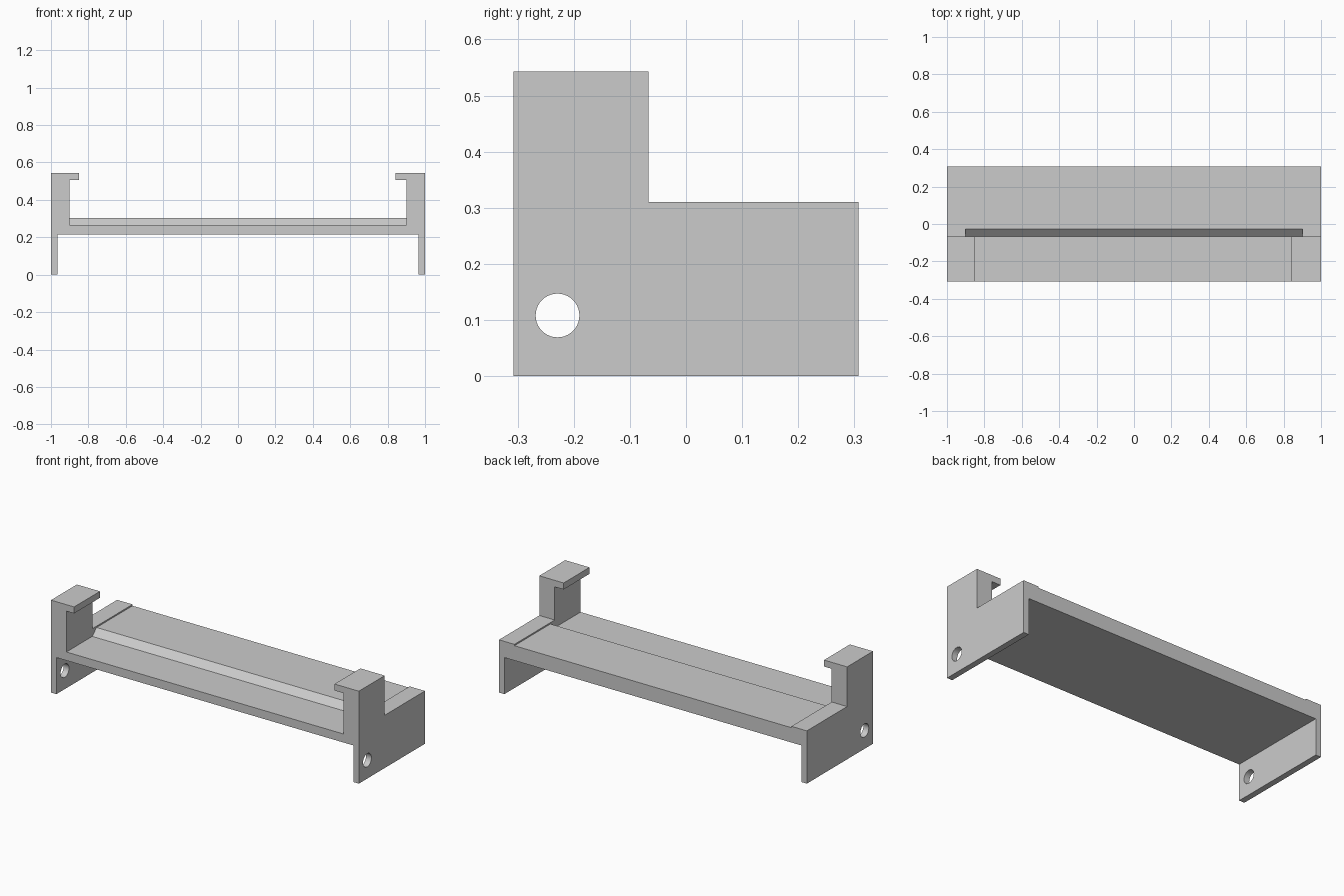
import bpy
import bmesh
import math
from mathutils import Vector

old = bpy.data.objects.get("Cube")
if old:
    bpy.data.objects.remove(old, do_unlink=True)

grey = bpy.data.materials.new("plain grey")
grey.use_nodes = True
colour = (0.6, 0.6, 0.6, 1)
grey.diffuse_color = colour
grey.node_tree.nodes["Principled BSDF"].inputs["Base Color"].default_value = colour

# Main dimensions
DEPTH = 0.307        # half depth
POST_BACK = -0.067   # rear face of the hooked posts
WALL = 0.9           # inner face of the end blocks
LEG = 0.965          # inner face of the legs
UNDER, SHELF, DECK, SIDE = 0.215, 0.265, 0.302, 0.31
HOOK, TOP = 0.505, 0.543


def prism(name, points, sweep):
    """Close a polygon and extrude it along a vector."""
    bm = bmesh.new()
    face = bm.faces.new([bm.verts.new(p) for p in points])
    out = bmesh.ops.extrude_face_region(bm, geom=[face])
    moved = [v for v in out["geom"] if isinstance(v, bmesh.types.BMVert)]
    bmesh.ops.translate(bm, verts=moved, vec=Vector(sweep))
    bmesh.ops.recalc_face_normals(bm, faces=bm.faces)
    mesh = bpy.data.meshes.new(name)
    bm.to_mesh(mesh)
    bm.free()
    mesh.materials.append(grey)
    obj = bpy.data.objects.new(name, mesh)
    bpy.context.collection.objects.link(obj)
    return obj


def combine(target, tool, operation):
    """Apply a boolean and discard the tool."""
    mod = target.modifiers.new(operation, "BOOLEAN")
    mod.operation, mod.solver, mod.object = operation, "EXACT", tool
    bpy.context.view_layer.update()
    graph = bpy.context.evaluated_depsgraph_get()
    result = bpy.data.meshes.new_from_object(target.evaluated_get(graph))
    target.modifiers.clear()
    target.data = result
    bpy.data.objects.remove(tool, do_unlink=True)


def half_profile(lip):
    """One end of the front outline, from shelf round to underside."""
    return [(WALL, SHELF), (WALL, HOOK), (lip, HOOK), (lip, TOP),
            (1, TOP), (1, 0), (LEG, 0), (LEG, UNDER)]


# Tray with legs and hooked ends, swept front to back
right_end = [(-x, z) for x, z in half_profile(0.85)]
outline = half_profile(0.842) + right_end[::-1]
frame = prism("bracket_frame", [(x, -DEPTH, z) for x, z in outline],
              (0, 2 * DEPTH, 0))

# Remove the hooks behind the posts
notch = [(POST_BACK, SIDE), (1, SIDE), (1, 1), (POST_BACK, 1)]
combine(frame, prism("rear_notch", [(-2, y, z) for y, z in notch], (4, 0, 0)),
        "DIFFERENCE")

# Raised rear deck with a sloping front edge
deck = [(POST_BACK, 0.24), (POST_BACK, SHELF), (POST_BACK + 0.04, DECK),
        (DEPTH, DECK), (DEPTH, 0.24)]
embed = 0.95
combine(frame, prism("raised_deck", [(-embed, y, z) for y, z in deck],
                     (2 * embed, 0, 0)), "UNION")

# Round hole through both legs
steps = 40
ring = [(-2, -0.229 + 0.039 * math.cos(a), 0.108 + 0.039 * math.sin(a))
        for a in (math.tau * i / steps for i in range(steps))]
combine(frame, prism("leg_hole", ring, (4, 0, 0)), "DIFFERENCE")

# Crisp edges, smooth hole walls
bpy.ops.object.select_all(action="DESELECT")
frame.select_set(True)
bpy.context.view_layer.objects.active = frame
bpy.ops.object.shade_smooth_by_angle(angle=math.radians(30))
